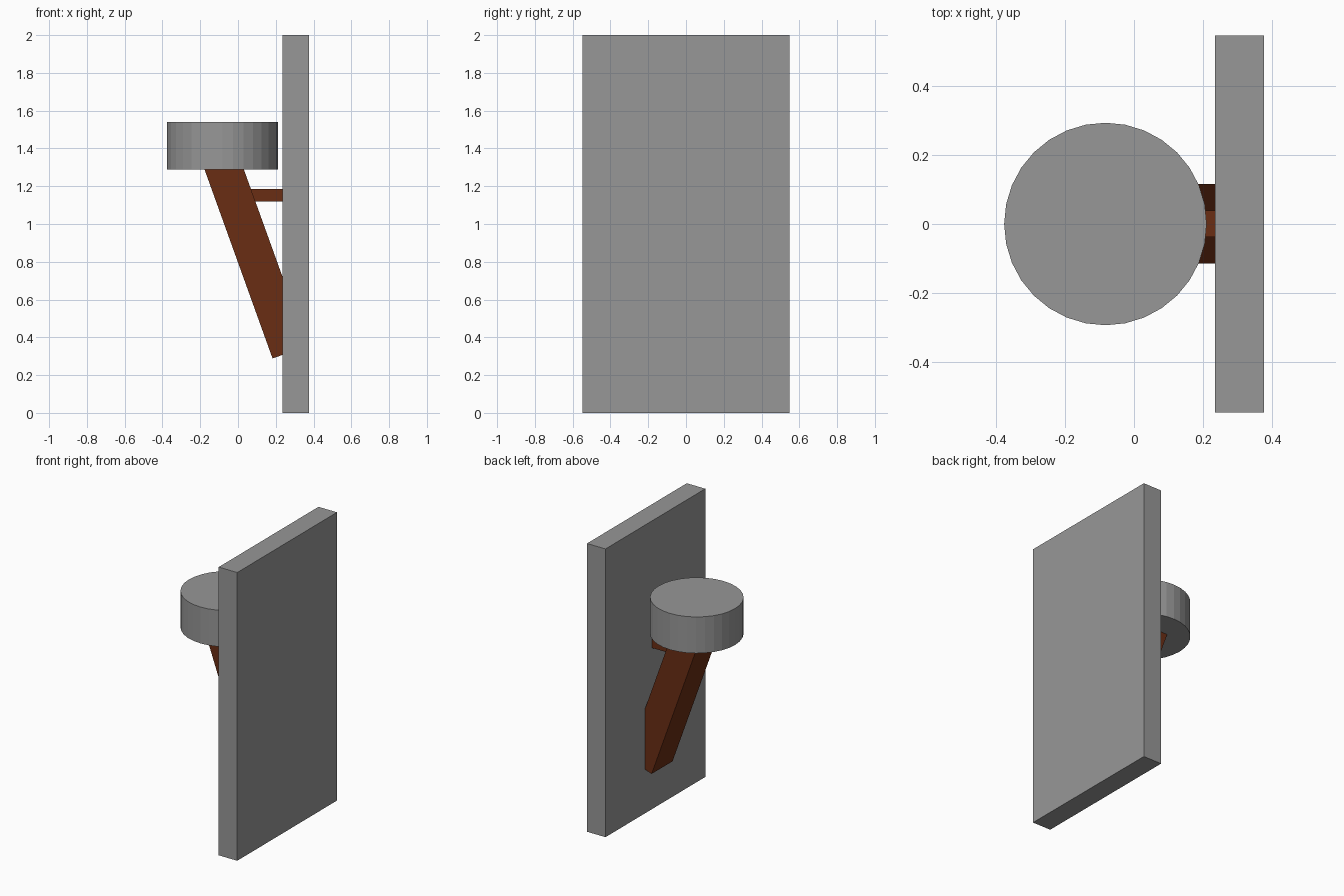
import bpy, math
from mathutils import Vector

if "Cube" in bpy.data.objects:
    bpy.data.objects.remove(bpy.data.objects["Cube"])


def material(name, color):
    mat = bpy.data.materials.new(name)
    mat.diffuse_color = (*color, 1)
    mat.use_nodes = True
    mat.node_tree.nodes["Principled BSDF"].inputs["Base Color"].default_value = mat.diffuse_color
    return mat


wood = material("brown_wood", (0.144, 0.027, 0.007))
stone = material("grey_stone", (0.31, 0.31, 0.31))


def box(name, center, size, mat, tilt=0.0):
    bpy.ops.mesh.primitive_cube_add(size=1, location=center, rotation=(0, tilt, 0))
    ob = bpy.context.object
    ob.name = name
    ob.scale = size
    ob.data.materials.append(mat)
    return ob


# Wall slab
box("wall", (0.306, 0, 1.0), (0.142, 1.094, 2.0), stone)

# Round head block
bpy.ops.mesh.primitive_cylinder_add(vertices=32, radius=0.294, depth=0.252,
                                    location=(-0.083, 0, 1.415))
head = bpy.context.object
head.name = "round_head"
head.data.materials.append(stone)

# Slanted strut, running from inside the wall up into the head
tilt = -math.atan(0.36)
along = Vector((math.sin(tilt), 0, math.cos(tilt)))
across = Vector((math.cos(tilt), 0, -math.sin(tilt)))
width, length = 0.196, 1.2
corner = Vector((0.183, 0.001, 0.288))
box("slanted_strut", corner + across * width / 2 + along * length / 2,
    (width, 0.23, length), wood, tilt)

# Short horizontal brace between strut and wall
box("horizontal_brace", (0.16, 0.001, 1.152), (0.28, 0.077, 0.064), wood)
